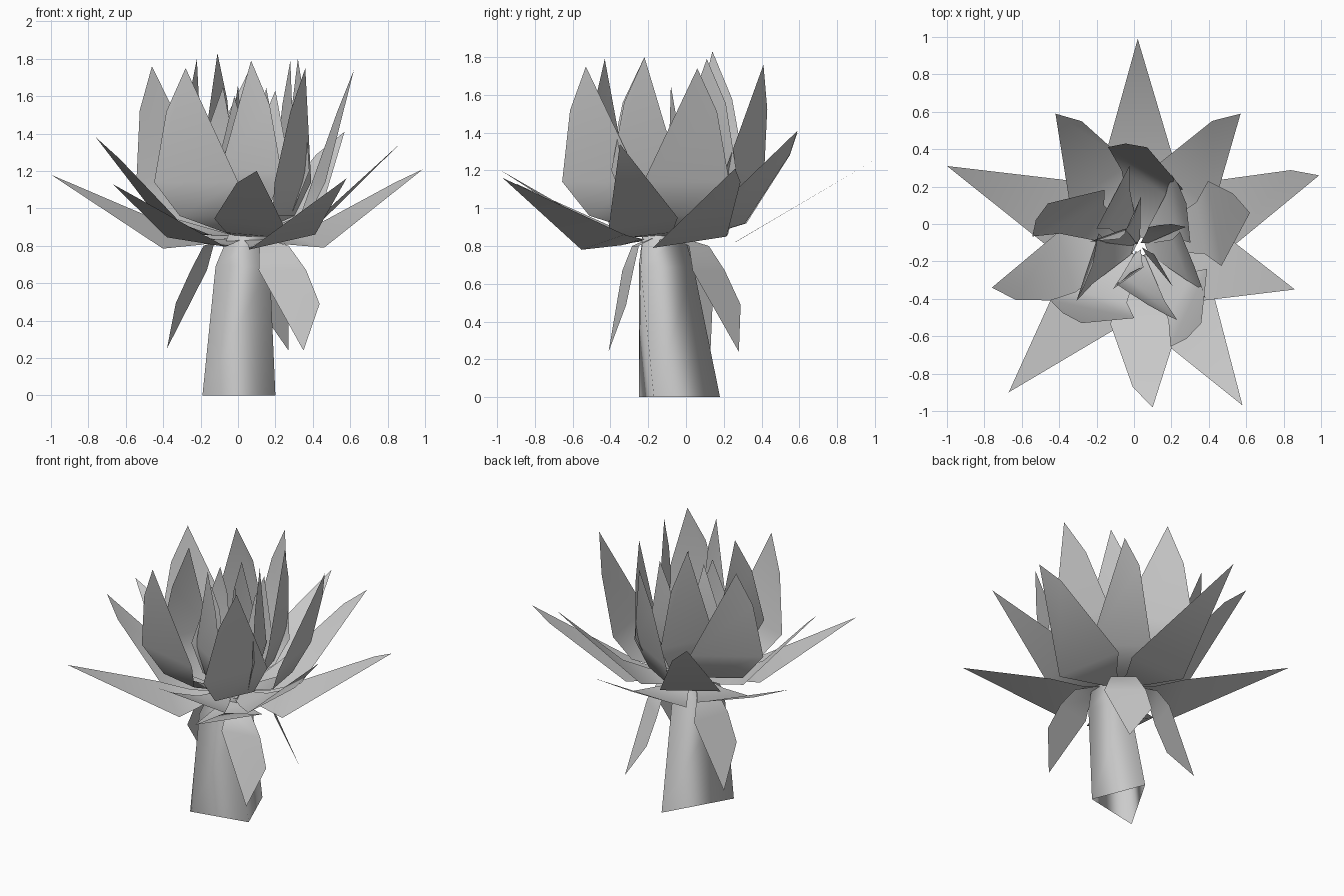
import bpy
from math import radians
from mathutils import Vector, Matrix

CENTRE = Vector((0.03, -0.12, 0))


def make(name, verts, faces, smooth=False):
    me = bpy.data.meshes.new(name)
    me.from_pydata([tuple(v) for v in verts], [], faces)
    me.update()
    ob = bpy.data.objects.new(name, me)
    bpy.context.collection.objects.link(ob)
    if smooth:
        for p in me.polygons:
            p.use_smooth = True
    return ob


def leaf(name, tip, base, low, wide, shoulder, side, twist, roll):
    """Pointed blade. base/low/wide = (radius, height, half width); side = edge with a shoulder;
    twist turns the blade about the vertical, roll lifts one edge."""
    tip = Vector(tip)
    d = tip - CENTRE
    d.z = 0
    d.normalize()
    p = Matrix.Rotation(radians(twist), 3, 'Z') @ Vector((-d.y, d.x, 0))
    verts = []
    for (r, z, w), k in ((base, 0), (low, 0.4), (wide, 1)):
        c = CENTRE + d * r + Vector((0, 0, z))
        q = p * w + Vector((0, 0, roll * k))
        verts += [c - q, c + q]
    faces = [(0, 1, 3, 2), (2, 3, 5, 4)]
    # upper blade: one straight edge, one edge broken by a shoulder
    verts.append(tip)
    if side:
        edge = verts[5] if side > 0 else verts[4]
        along, out = shoulder
        verts.append(edge.lerp(tip, along) + p * side * out)
    if side > 0:
        faces.append((4, 5, 7, 6))
    elif side < 0:
        faces.append((4, 5, 6, 7))
    else:
        faces.append((4, 5, 6))
    make(name, verts, faces, smooth=True)


def ring(name, leaves, base, low, wide, shoulder):
    for i, (x, y, z, side, twist, roll) in enumerate(leaves):
        leaf(f"{name}_{i + 1}", (x, y, z), base, low, wide, shoulder, side, twist, roll)


# three-sided leaning trunk, open at the bottom
trunk = [(-0.19, -0.25, 0), (0.20, -0.17, 0), (0.06, 0.18, 0),
         (-0.12, -0.25, 0.69), (0.17, -0.24, 0.69), (0.08, 0.04, 0.69),
         (-0.05, -0.23, 0.86), (0.15, -0.23, 0.86), (0.07, -0.01, 0.86)]
sides = [(r + i, r + (i + 1) % 3, r + 3 + (i + 1) % 3, r + 3 + i)
         for r in (0, 3) for i in range(3)]
make("trunk", trunk, sides, smooth=True)

# drooping leaves
ring("drooping_leaf",
     [(0.35, -0.41, 0.24, 1, -35, 0), (0.27, 0.28, 0.24, 1, -10, 0),
      (-0.38, 0.13, 0.25, 1, 12, 0)],
     (0.10, 0.84, 0.04), (0.22, 0.80, 0.08), (0.28, 0.67, 0.13), (0.42, 0.08))

# wide spreading lower leaves
ring("spreading_leaf",
     [(0.02, 0.99, 1.25, 0, 0, 0), (-1.0, 0.31, 1.18, 0, 0, -0.035),
      (-0.67, -0.90, 1.13, 0, 0, -0.025), (0.58, -0.97, 1.16, 0, 0, 0.04),
      (0.99, 0.26, 1.21, 1, 0, 0.03)],
     (0.05, 0.84, 0.04), (0.20, 0.82, 0.10), (0.38, 0.82, 0.21), (0.80, 0.04))

# raised leaves between them
ring("raised_leaf",
     [(0.57, 0.59, 1.41, 1, 0, 0), (-0.42, 0.59, 1.40, -1, 0, 0),
      (-0.76, -0.34, 1.38, 1, 0, 0), (0.86, -0.35, 1.34, 0, 0, 0.03),
      (0.10, -0.98, 1.20, -1, 0, -0.025)],
     (0.05, 0.85, 0.04), (0.22, 0.86, 0.11), (0.40, 0.92, 0.19), (0.75, 0.05))

# tall outer leaves
ring("tall_outer_leaf",
     [(0.62, 0.06, 1.74, 1, -8, 0), (0.07, 0.41, 1.76, 1, -25, 0),
      (-0.46, 0.11, 1.76, 1, -32, 0), (-0.28, -0.53, 1.75, -1, 25, 0),
      (0.36, -0.53, 1.75, -1, 26, 0)],
     (0.05, 0.86, 0.04), (0.34, 0.96, 0.14), (0.42, 1.14, 0.23), (0.62, 0.04))

# tall inner leaves
ring("tall_inner_leaf",
     [(0.28, 0.11, 1.79, 1, -27, 0), (-0.11, 0.14, 1.83, -1, 34, 0),
      (-0.22, -0.22, 1.80, 1, -40, 0), (0.07, -0.43, 1.79, 1, -38, 0),
      (0.32, -0.22, 1.80, -1, 40, 0)],
     (0.04, 0.87, 0.03), (0.23, 0.98, 0.12), (0.30, 1.20, 0.19), (0.60, 0.04))

# small heart leaves
ring("heart_leaf",
     [(0.20, 0.0, 1.63, 1, 55, 0), (0.0, 0.04, 1.66, 1, 55, 0),
      (-0.08, -0.08, 1.65, -1, -50, 0), (-0.02, -0.26, 1.60, 1, 55, 0),
      (0.15, -0.24, 1.65, -1, 75, 0)],
     (0.03, 0.88, 0.02), (0.13, 1.00, 0.07), (0.18, 1.22, 0.10), (0.60, 0.02))
